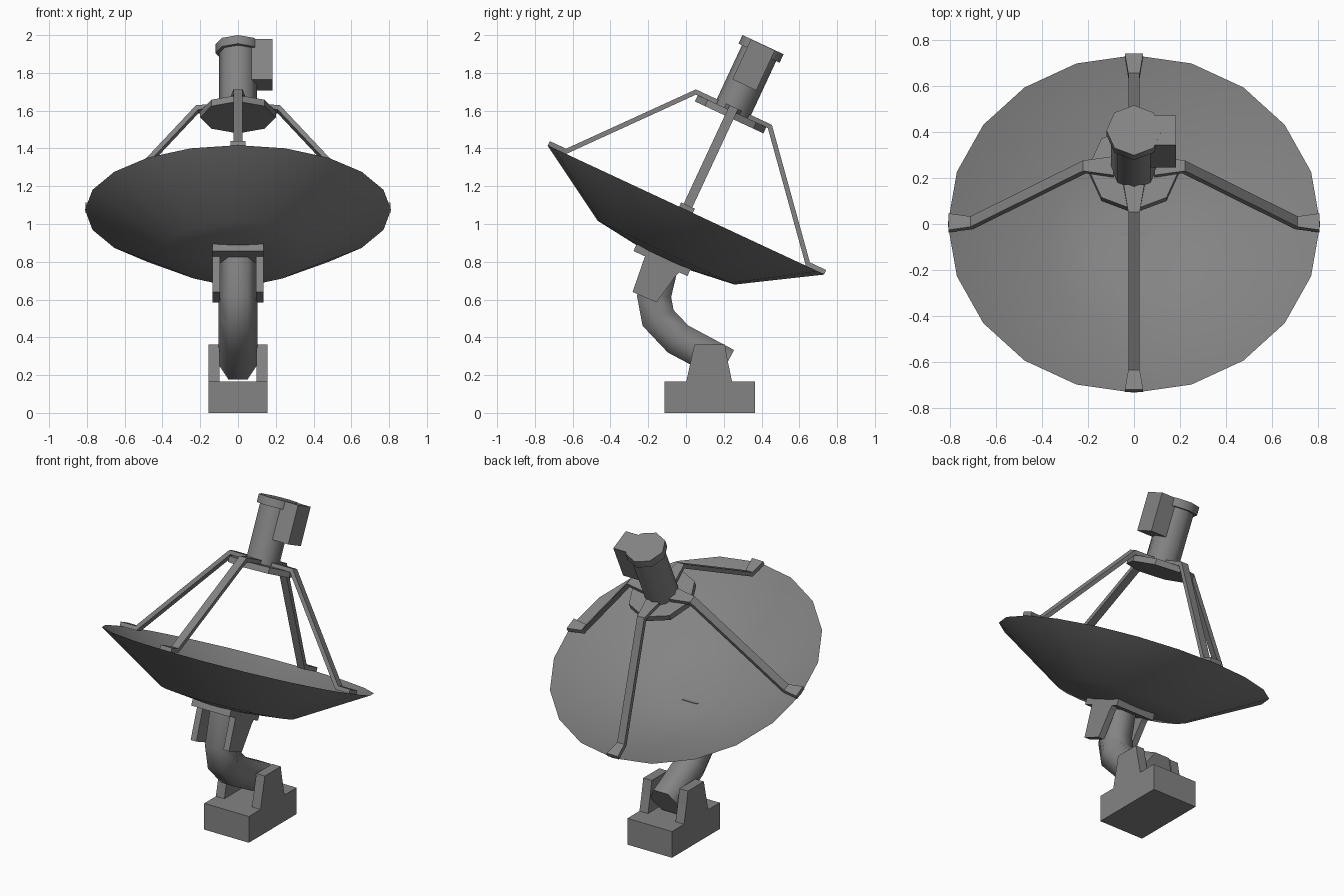
import bpy, bmesh, math
from mathutils import Matrix, Vector

old = bpy.data.objects.get("Cube")
if old:
    bpy.data.objects.remove(old, do_unlink=True)

# One grey paint for the whole antenna
grey = bpy.data.materials.new("grey_metal")
grey.use_nodes = True
colour = (0.23, 0.23, 0.23, 1)
grey.diffuse_color = colour
grey.node_tree.nodes["Principled BSDF"].inputs["Base Color"].default_value = colour

# Dish frame: tilted back, origin at the centre of the rim
TILT = Matrix.Translation((0, 0, 1.075)) @ Matrix.Rotation(math.radians(-25), 4, 'X')
LEVEL = Matrix.Identity(4)


def loft(name, rings, frame=LEVEL, smooth=0):
    """Skin a list of equal-length rings of points and cap both ends."""
    bm = bmesh.new()
    loops = [[bm.verts.new(p) for p in ring] for ring in rings]
    for a, b in zip(loops, loops[1:]):
        for i in range(len(a)):
            j = (i + 1) % len(a)
            bm.faces.new((a[i], a[j], b[j], b[i]))
    bm.faces.new(loops[0])
    bm.faces.new(loops[-1])
    bmesh.ops.recalc_face_normals(bm, faces=bm.faces)
    mesh = bpy.data.meshes.new(name)
    bm.to_mesh(mesh)
    bm.free()
    mesh.materials.append(grey)
    if smooth:
        mesh.shade_smooth()
        mesh.set_sharp_from_angle(angle=math.radians(smooth))
    obj = bpy.data.objects.new(name, mesh)
    obj.matrix_world = frame
    bpy.context.collection.objects.link(obj)
    return obj


def circle(r, z, sides):
    return [(r * math.cos(math.tau * i / sides), r * math.sin(math.tau * i / sides), z)
            for i in range(sides)]


def lathe(name, profile, sides, smooth=0):
    return loft(name, [circle(r, z, sides) for r, z in profile], TILT, smooth)


def box(name, x0, x1, y0, y1, z0, z1, frame=LEVEL):
    return loft(name, [[(x0, y0, z), (x1, y0, z), (x1, y1, z), (x0, y1, z)]
                       for z in (z0, z1)], frame)


def side_plates(name, outline, x0, x1):
    """A mirrored pair of plates cut from a (y, z) outline."""
    for side, sign in (("left", 1), ("right", -1)):
        loft(side + "_" + name, [[(sign * x, y, z) for y, z in outline] for x in (x0, x1)])


# Base block and its two cheeks
box("base_block", -0.157, 0.157, -0.115, 0.365, 0, 0.167)
side_plates("base_cheek", [(0, 0.16), (0.045, 0.363), (0.205, 0.363),
                           (0.222, 0.27), (0.245, 0.16)], 0.097, 0.157)

# Bent six-sided support pipe, swept along a path in the y-z plane
path = [Vector((0, y, z)) for y, z in
        [(0.213, 0.255), (-0.042, 0.391), (-0.148, 0.503),
         (-0.169, 0.616), (-0.12, 0.82)]]
rings = []
for i, p in enumerate(path):
    before = (p - path[i - 1]).normalized() if i else None
    after = (path[i + 1] - p).normalized() if i + 1 < len(path) else None
    along = ((before or after) + (after or before)).normalized()
    bend = 1 / along.dot(before or after)
    across = Vector((1, 0, 0)).cross(along) * bend
    angles = [math.tau * k / 6 for k in range(6)]
    rings.append([p + 0.102 * (Vector((math.cos(a), 0, 0)) + across * math.sin(a))
                  for a in angles])
loft("support_pipe", rings, smooth=65)

# Dish mount: plate against the dish, with two brackets around the pipe
box("mount_plate", -0.135, 0.135, -0.16, 0.155, -0.315, -0.275, TILT)
side_plates("mount_bracket", [(-0.21, 0.85), (-0.283, 0.64), (-0.156, 0.585),
                              (-0.055, 0.725), (-0.02, 0.76)], 0.095, 0.135)

# Dish: thin hollow bowl, outer skin up to the rim and back down inside
lathe("dish", [(0.16, -0.28), (0.4, -0.25), (0.81, 0),
               (0.395, -0.24), (0.16, -0.268)], 20, 40)

# Feed plate, barrel, cap and side box
lathe("feed_plate", [(0.2, 0.54), (0.2, 0.577)], 8)
lathe("feed_barrel", [(0.1, 0.57), (0.1, 0.93)], 8, 60)
lathe("feed_cap", [(0.12, 0.915), (0.12, 0.965)], 8, 60)
box("feed_side_box", 0.06, 0.182, -0.07, 0.07, 0.73, 0.964, TILT)

# Four flat struts with flared ends: radius, height, half width, mitre shift
strap = [(0.807, 0, 0.04, 0), (0.7, 0, 0.025, 0.012),
         (0.21, 0.575, 0.025, 0.012), (0.09, 0.575, 0.045, 0)]
THICK = 0.025
section = [[(r, -w, h), (r, w, h), (r + m, w, h + THICK), (r + m, -w, h + THICK)]
           for r, h, w, m in strap]
for k, side in enumerate(("left", "back", "right", "front")):
    loft(side + "_strut", section, TILT @ Matrix.Rotation(k * math.pi / 2, 4, 'Z'))
